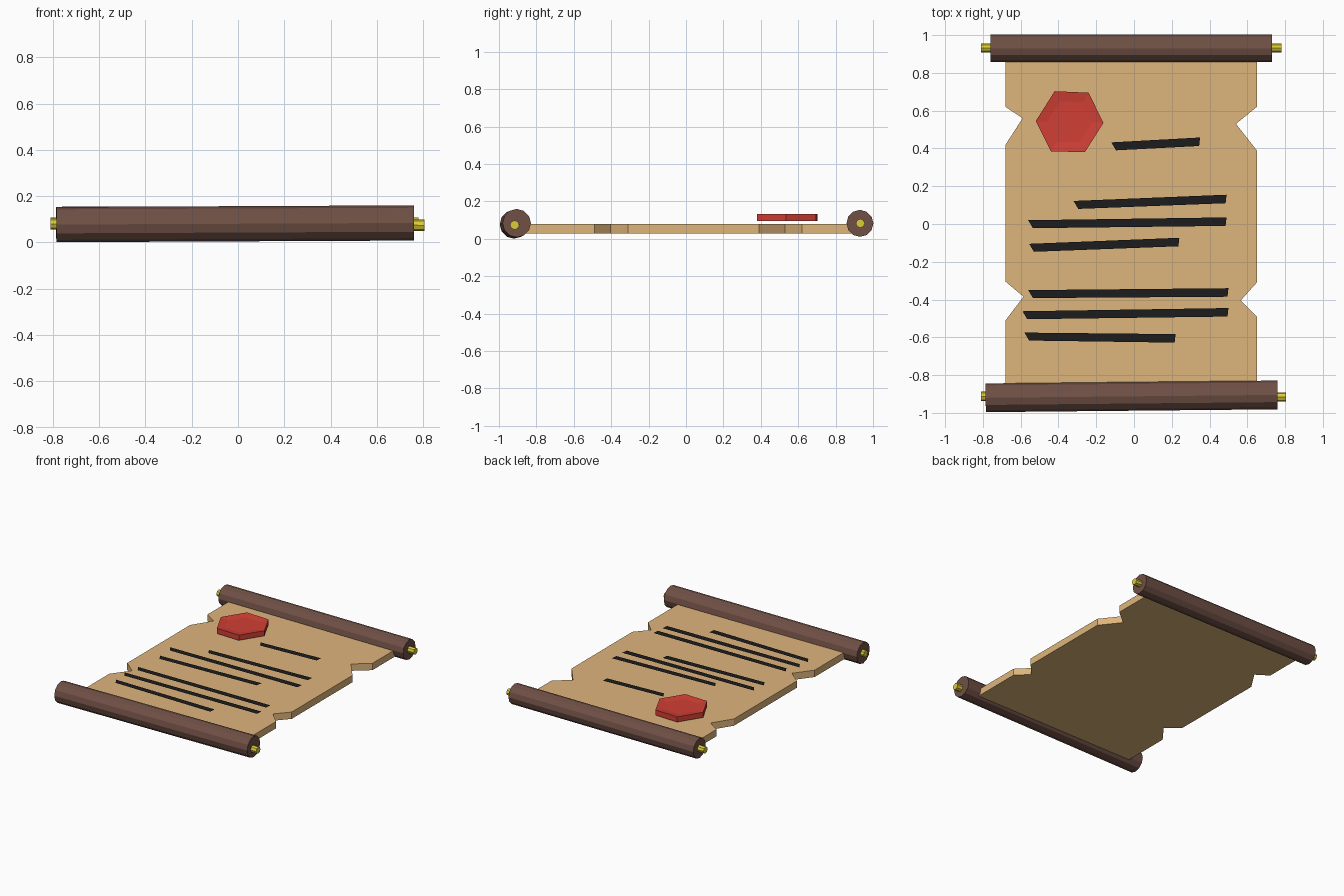
import bpy, bmesh
from mathutils import Vector

if "Cube" in bpy.data.objects:
    bpy.data.objects.remove(bpy.data.objects["Cube"])


def material(name, rgb):
    m = bpy.data.materials.new(name)
    m.diffuse_color = (*rgb, 1)
    m.use_nodes = True
    m.node_tree.nodes["Principled BSDF"].inputs["Base Color"].default_value = m.diffuse_color
    return m


PAPER = material("parchment", (0.73, 0.46, 0.20))
WOOD = material("dark_wood", (0.16, 0.08, 0.06))
GOLD = material("gold", (0.72, 0.60, 0.04))
WAX = material("red_wax", (0.64, 0.05, 0.035))
INK = material("ink", (0.012, 0.012, 0.012))


def finish(name, bm, mat):
    bmesh.ops.recalc_face_normals(bm, faces=bm.faces)
    mesh = bpy.data.meshes.new(name)
    bm.to_mesh(mesh)
    bm.free()
    mesh.materials.append(mat)
    ob = bpy.data.objects.new(name, mesh)
    bpy.context.collection.objects.link(ob)
    return ob


def prism(name, outline, z0, z1, mat):
    bm = bmesh.new()
    face = bm.faces.new([bm.verts.new((x, y, z0)) for x, y in outline])
    ext = bmesh.ops.extrude_face_region(bm, geom=[face], use_keep_orig=True)
    verts = [g for g in ext["geom"] if isinstance(g, bmesh.types.BMVert)]
    bmesh.ops.translate(bm, verts=verts, vec=(0, 0, z1 - z0))
    return finish(name, bm, mat)


def rod(name, start, end, radius, sides, mat):
    a, b = Vector(start), Vector(end)
    bm = bmesh.new()
    bmesh.ops.create_cone(bm, cap_ends=True, segments=sides, radius1=radius,
                          radius2=radius, depth=(b - a).length)
    ob = finish(name, bm, mat)
    ob.location = (a + b) / 2
    ob.rotation_euler = (b - a).to_track_quat('Z', 'Y').to_euler()
    return ob


# Parchment sheet with torn notches on both long edges
left = [(-0.68, 0.89), (-0.68, 0.62), (-0.59, 0.56), (-0.68, 0.42),
        (-0.68, -0.305), (-0.585, -0.385), (-0.68, -0.51), (-0.68, -0.89)]
right = [(0.65, -0.89), (0.65, -0.49), (0.565, -0.405), (0.65, -0.31),
         (0.65, 0.39), (0.54, 0.53), (0.65, 0.62), (0.65, 0.89)]
prism("parchment_sheet", left + right, 0.03, 0.08, PAPER)

# Wooden rollers with gold pins through them
rod("top_roller", (-0.76, 0.93, 0.083), (0.73, 0.93, 0.083), 0.072, 12, WOOD)
rod("top_pin", (-0.81, 0.932, 0.083), (0.78, 0.932, 0.083), 0.024, 8, GOLD)
rod("bottom_roller", (-0.785, -0.92, 0.077), (0.76, -0.905, 0.084), 0.076, 12, WOOD)
rod("bottom_pin", (-0.81, -0.913, 0.08), (0.805, -0.916, 0.074), 0.025, 8, GOLD)

# Wax seal: uneven hexagon with a shallow dished top
hexagon = [(-0.52, 0.545), (-0.42, 0.703), (-0.24, 0.695),
           (-0.162, 0.535), (-0.26, 0.38), (-0.44, 0.385)]
seal = prism("wax_seal", hexagon, 0.095, 0.133, WAX)
bm = bmesh.new()
bm.from_mesh(seal.data)
top = max(bm.faces, key=lambda f: f.calc_center_median().z)
bmesh.ops.inset_region(bm, faces=[top], thickness=0.06, depth=-0.008)
bm.to_mesh(seal.data)
bm.free()

# Ink lines: left x, left y, right x, right y (upper edge), height
lines = [(-0.12, 0.432, 0.35, 0.458, 0.098), (-0.32, 0.122, 0.49, 0.155, 0.108),
         (-0.56, 0.02, 0.49, 0.035, 0.102), (-0.555, -0.105, 0.24, -0.073, 0.090),
         (-0.56, -0.35, 0.50, -0.34, 0.100), (-0.59, -0.462, 0.50, -0.445, 0.095),
         (-0.58, -0.575, 0.22, -0.583, 0.088)]
for i, (xl, yl, xr, yr, z) in enumerate(lines, 1):
    bm = bmesh.new()
    corners = [(xl, yl), (xl + 0.025, yl - 0.042), (xr - 0.005, yr - 0.045), (xr, yr)]
    f = bm.faces.new([bm.verts.new((x, y, z)) for x, y in corners])
    f.normal_update()
    finish(f"ink_line_{i}", bm, INK)
    mesh = bpy.data.objects[f"ink_line_{i}"].data
    if mesh.polygons[0].normal.z < 0:
        mesh.flip_normals()
